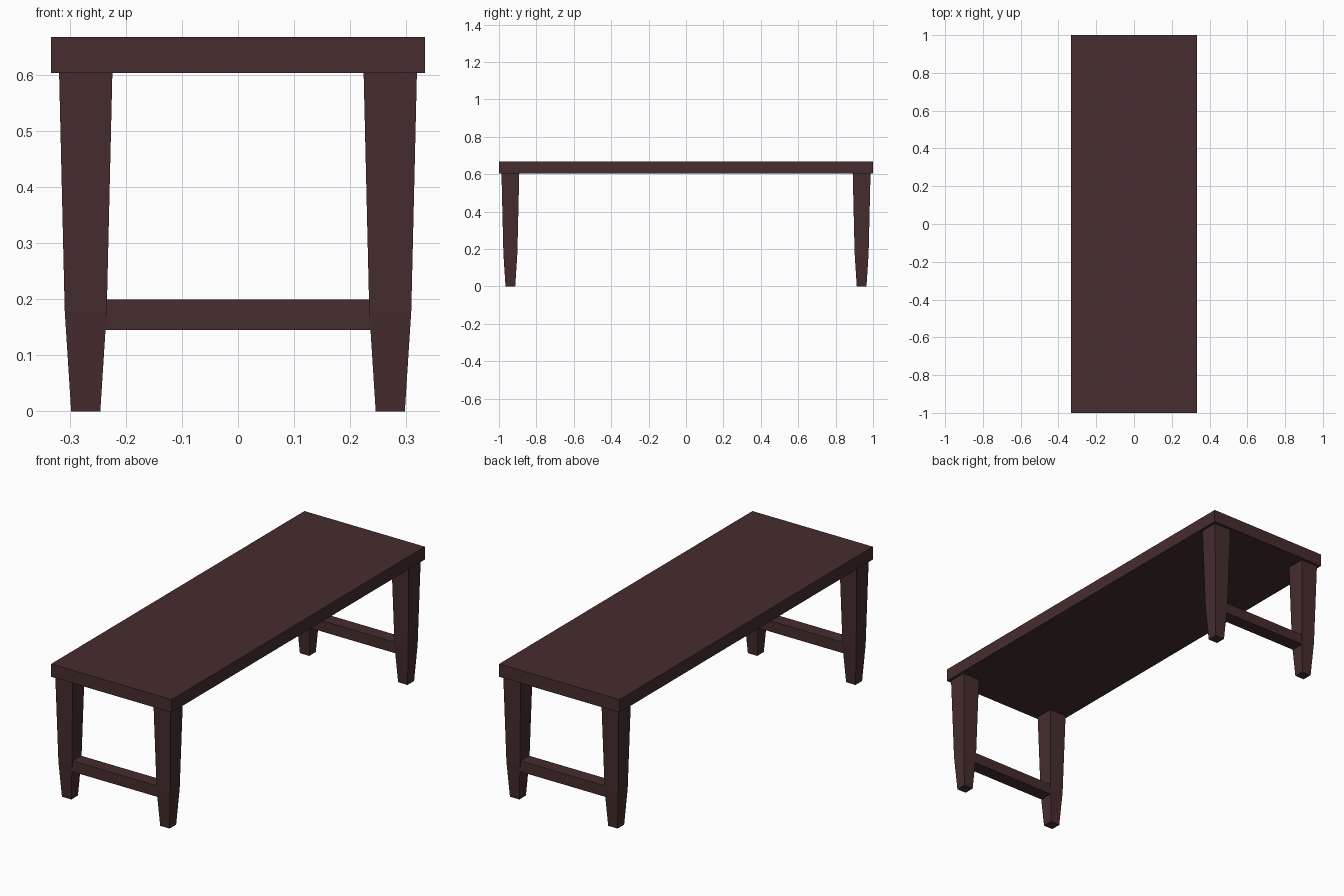
import bpy
import bmesh

if "Cube" in bpy.data.objects:
    bpy.data.objects.remove(bpy.data.objects["Cube"])

wood = bpy.data.materials.new("dark brown wood")
wood.diffuse_color = (0.061, 0.026, 0.026, 1)
wood.use_nodes = True
wood.node_tree.nodes["Principled BSDF"].inputs["Base Color"].default_value = wood.diffuse_color


def loft(name, cx, cy, rings):
    """Stack rectangular rings (z, half_x, half_y) into a closed solid."""
    bm = bmesh.new()
    prev = None
    for i, (z, hx, hy) in enumerate(rings):
        ring = [bm.verts.new((cx + sx * hx, cy + sy * hy, z))
                for sx, sy in ((-1, -1), (1, -1), (1, 1), (-1, 1))]
        if prev:
            for k in range(4):
                n = (k + 1) % 4
                bm.faces.new((prev[k], prev[n], ring[n], ring[k]))
        else:
            bm.faces.new(ring[::-1])
        prev = ring
    bm.faces.new(prev)
    mesh = bpy.data.meshes.new(name)
    bm.to_mesh(mesh)
    bm.free()
    mesh.materials.append(wood)
    obj = bpy.data.objects.new(name, mesh)
    bpy.context.collection.objects.link(obj)
    return obj


LEG_X, LEG_Y = 0.2715, 0.939

# Thick slab top
loft("table_top", 0, 0, [(0.603, 0.333, 1.0), (0.667, 0.333, 1.0)])

for end, sy in (("front", -1), ("back", 1)):
    # Tapered legs, with a steeper taper towards the foot
    for side, sx in (("left", -1), ("right", 1)):
        loft(f"{end}_{side}_leg", sx * LEG_X, sy * LEG_Y,
             [(0.0, 0.026, 0.026), (0.18, 0.0375, 0.0375), (0.603, 0.0475, 0.0475)])
    # Cross bar joining the two legs of each end
    loft(f"{end}_stretcher", 0, sy * LEG_Y,
         [(0.145, 0.245, 0.034), (0.199, 0.245, 0.034)])
